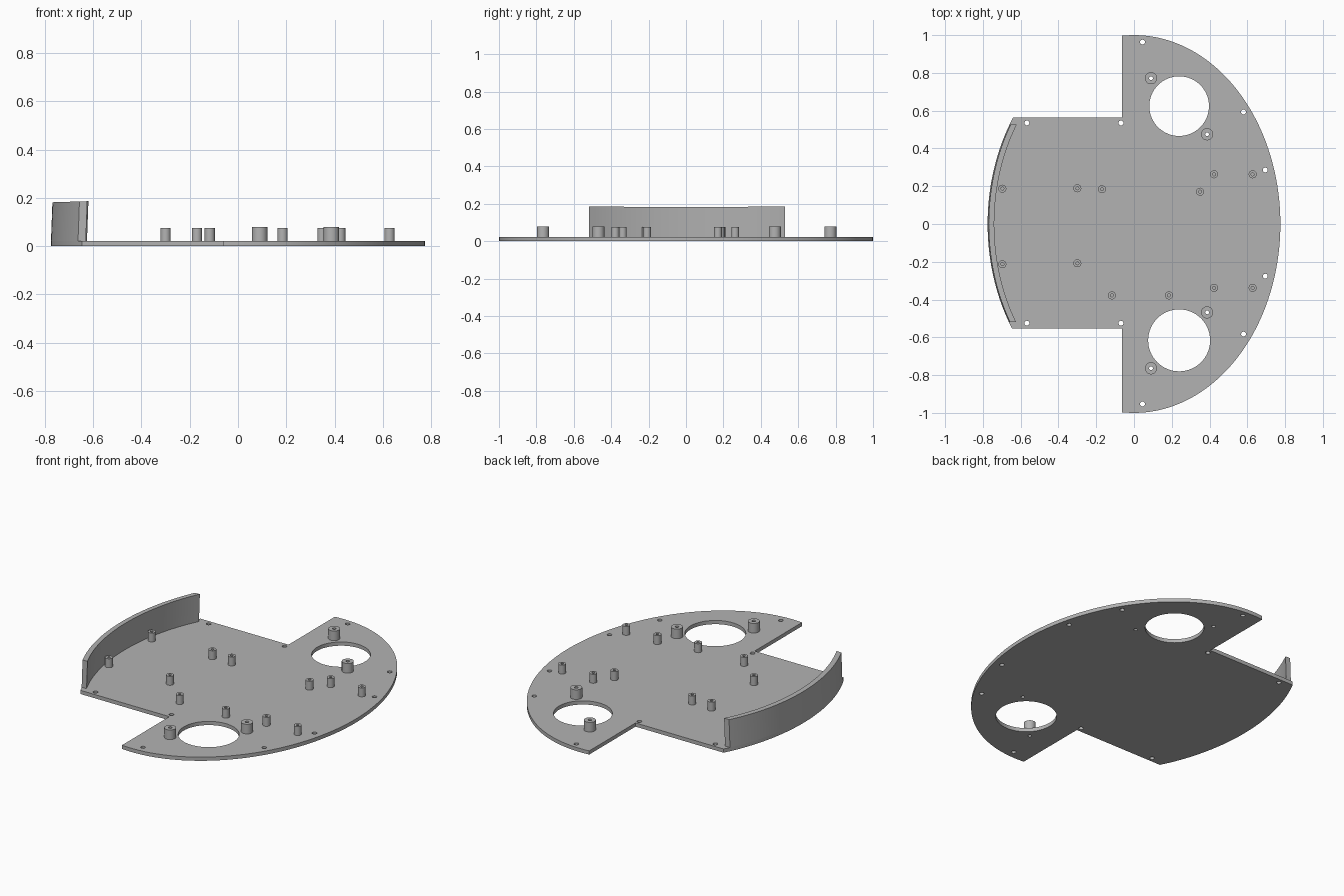
import bpy
import bmesh
from math import sin, cos, pi, sqrt

cube = bpy.data.objects.get("Cube")
if cube:
    bpy.data.objects.remove(cube, do_unlink=True)

RX, RY = 0.775, 1.0          # half axes of the oval outline
PLATE_TOP = 0.022

grey = bpy.data.materials.new("plain grey")
grey.use_nodes = True
grey.diffuse_color = (0.45, 0.45, 0.45, 1)
grey.node_tree.nodes["Principled BSDF"].inputs["Base Color"].default_value = (0.45, 0.45, 0.45, 1)


def circle(x, y, r, n=32):
    return [(x + r * cos(2 * pi * i / n), y + r * sin(2 * pi * i / n)) for i in range(n)]


def oval_x(y, rx=RX, ry=RY):
    return rx * sqrt(max(0, 1 - (y / ry) ** 2))


def extrude(name, loops, z0, z1):
    """Solid from an outer loop and hole loops, between two heights."""
    curve = bpy.data.curves.new(name, "CURVE")
    curve.dimensions = "2D"
    curve.fill_mode = "BOTH"
    curve.extrude = (z1 - z0) / 2
    for loop in loops:
        spline = curve.splines.new("POLY")
        spline.points.add(len(loop) - 1)
        for point, (x, y) in zip(spline.points, loop):
            point.co = (x, y, 0, 1)
        spline.use_cyclic_u = True
    obj = bpy.data.objects.new(name, curve)
    bpy.context.collection.objects.link(obj)
    bpy.ops.object.select_all(action="DESELECT")
    obj.select_set(True)
    bpy.context.view_layer.objects.active = obj
    bpy.ops.object.convert(target="MESH")
    obj = bpy.context.object
    obj.name = name
    bm = bmesh.new()
    bm.from_mesh(obj.data)
    bmesh.ops.remove_doubles(bm, verts=bm.verts, dist=0.0001)
    bmesh.ops.translate(bm, verts=bm.verts, vec=(0, 0, (z0 + z1) / 2))
    bmesh.ops.recalc_face_normals(bm, faces=bm.faces)
    bm.to_mesh(obj.data)
    bm.free()
    obj.data.materials.clear()
    obj.data.materials.append(grey)
    bpy.ops.object.shade_smooth_by_angle(angle=pi / 6)
    return obj


# Positions of the posts and holes
big_posts = [(0.09, 0.772), (0.387, 0.475), (0.387, -0.468), (0.09, -0.764)]
small_posts = [(-0.697, 0.187), (-0.3, 0.189), (-0.17, 0.184), (0.35, 0.171),
               (0.424, 0.263), (0.628, 0.263), (-0.697, -0.213), (-0.3, -0.208),
               (-0.117, -0.378), (0.185, -0.378), (0.424, -0.338), (0.628, -0.338)]
screw_holes = [(x, 0.005 + side * y) for side in (1, -1)
               for x, y in ((0.045, 0.958), (0.58, 0.588), (0.695, 0.281),
                            (-0.567, 0.53), (-0.069, 0.53))]

# Base plate: oval with a notch on each side of the tail
NOTCH_X, TAIL_LO, TAIL_HI, STEPS = -0.063, -0.553, 0.563, 96
start = pi / 2 + 0.0814
outline = [(RX * cos(a), RY * sin(a))
           for a in (-start + 2 * start * i / STEPS for i in range(STEPS + 1))]
outline.append((NOTCH_X, TAIL_HI))
for i in range(41):
    y = TAIL_HI + (TAIL_LO - TAIL_HI) * i / 40
    outline.append((-oval_x(y), y))
outline.append((NOTCH_X, TAIL_LO))
holes = [circle(0.239, 0.624, 0.158, 64), circle(0.239, -0.616, 0.164, 64)]
holes += [circle(x, y, 0.013, 20) for x, y in screw_holes]
holes += [circle(x, y, 0.01, 20) for x, y in big_posts]
extrude("base_plate", [outline] + holes, 0, PLATE_TOP)

# Hollow posts
for i, (x, y) in enumerate(big_posts):
    extrude(f"big_post_{i + 1}", [circle(x, y, 0.032), circle(x, y, 0.01, 20)], PLATE_TOP, 0.079)
for i, (x, y) in enumerate(small_posts):
    extrude(f"small_post_{i + 1}", [circle(x, y, 0.021), circle(x, y, 0.008, 20)], PLATE_TOP, 0.075)

# Curved tail wall, leaning slightly inwards
ys = [0.528 - 1.046 * i / 40 for i in range(41)]
outer = [(-oval_x(y), y) for y in ys]
inner = [(-oval_x(y, 0.746, 0.97), y) for y in reversed(ys)]
wall = extrude("tail_wall", [outer + inner], PLATE_TOP, 0.182)
for v in wall.data.vertices:
    if v.co.z > 0.1:
        v.co.z += 0.03 * (v.co.x + RX)
        v.co.x += 0.006
